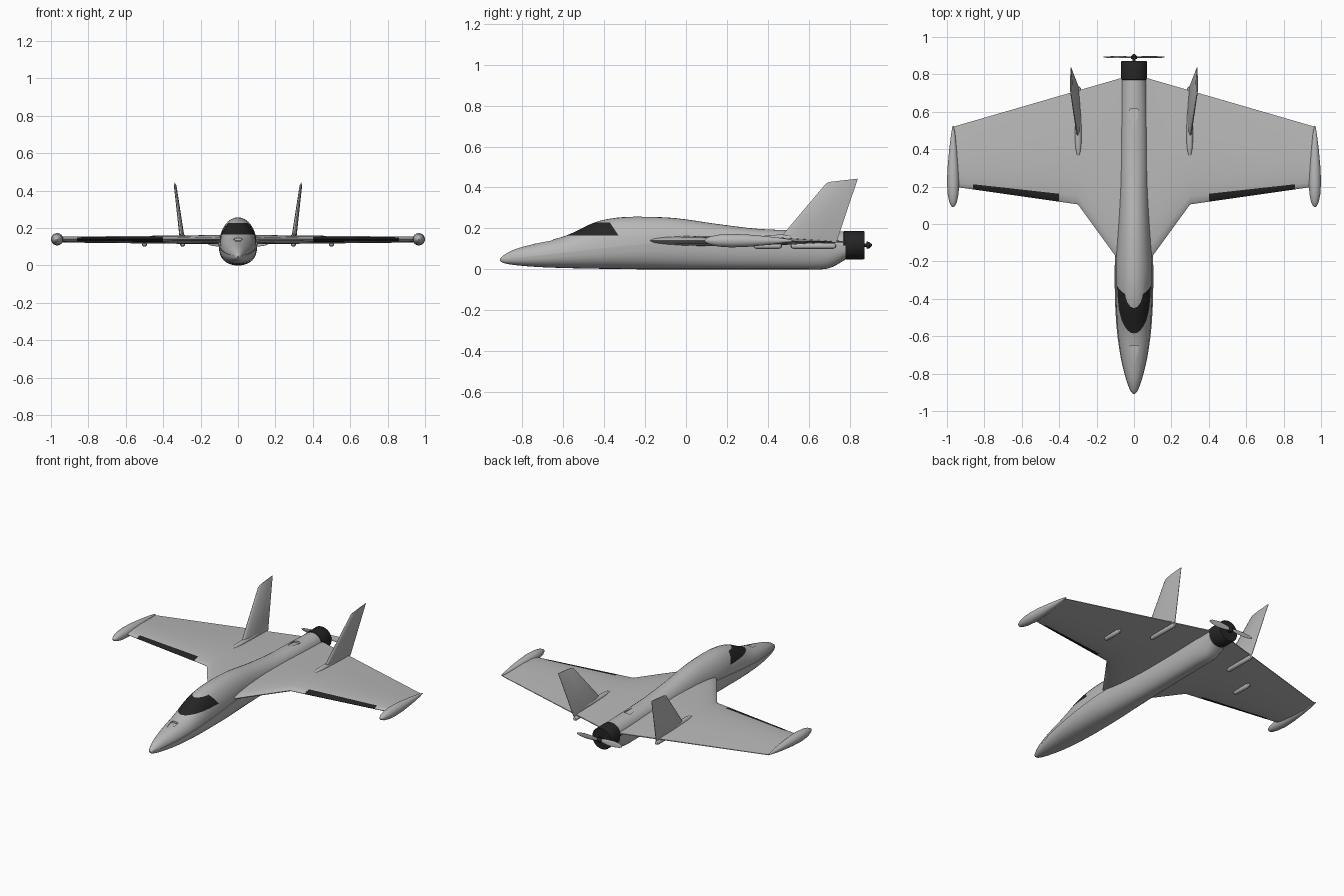
import bpy, bmesh, math
from mathutils import Vector

if "Cube" in bpy.data.objects:
    bpy.data.objects.remove(bpy.data.objects["Cube"])


def material(name, value):
    mat = bpy.data.materials.new(name)
    mat.use_nodes = True
    color = (value, value, value, 1)
    mat.diffuse_color = color
    mat.node_tree.nodes["Principled BSDF"].inputs["Base Color"].default_value = color
    return mat


GREY = material("light grey", 0.48)
BLACK = material("black", 0.018)


def finish(name, bm, mats, mirror=False, smooth=True):
    bmesh.ops.recalc_face_normals(bm, faces=bm.faces)
    mesh = bpy.data.meshes.new(name)
    bm.to_mesh(mesh)
    bm.free()
    obj = bpy.data.objects.new(name, mesh)
    bpy.context.collection.objects.link(obj)
    for mat in mats:
        mesh.materials.append(mat)
    if smooth:
        shade(obj)
    if mirror:
        obj.modifiers.new("Mirror", "MIRROR").use_mirror_merge = False
    return obj


def shade(obj):
    bpy.ops.object.select_all(action="DESELECT")
    obj.select_set(True)
    bpy.context.view_layer.objects.active = obj
    bpy.ops.object.shade_smooth_by_angle(angle=math.radians(35))


def loft(rings, paint=lambda i, j: 0):
    """Skin a list of closed rings and cap both ends."""
    bm = bmesh.new()
    rows = [[bm.verts.new(p) for p in ring] for ring in rings]
    n = len(rows[0])
    for i, (a, b) in enumerate(zip(rows, rows[1:])):
        for j in range(n):
            k = (j + 1) % n
            bm.faces.new((a[j], a[k], b[k], b[j])).material_index = paint(i, j)
    bm.faces.new(rows[0])
    bm.faces.new(rows[-1])
    return bm


def spindle(name, x, z, profile, mat=GREY, mirror=True, sides=24):
    """Round body along y from (y, radius) pairs."""
    turns = [math.tau * k / sides for k in range(sides)]
    rings = [[(x + r * math.cos(t), y, z + r * math.sin(t)) for t in turns]
             for y, r in profile]
    return finish(name, loft(rings), [mat], mirror)


CHORD = (0.02, 0.075, 0.2, 0.4, 0.65, 1)


def airfoil(le, te, thick, axis):
    le, te, axis = Vector(le), Vector(te), Vector(axis)

    def point(s, side):
        half = thick * max(1.3 * math.sqrt(s) * (1 - s), 0.06)
        return le.lerp(te, s) + axis * half * side
    return ([le] + [point(s, 1) for s in CHORD]
            + [point(s, -1) for s in reversed(CHORD)])


def smooth_rows(rows, steps=4):
    """Catmull-Rom interpolation of a station table."""
    out = []
    for i in range(len(rows) - 1):
        p = [rows[max(i - 1, 0)], rows[i], rows[i + 1], rows[min(i + 2, len(rows) - 1)]]
        for k in range(steps):
            t = k / steps
            out.append([b + t * (c - a) / 2 + t * t * (a - 2.5 * b + 2 * c - d / 2)
                        + t ** 3 * (3 * b - a - 3 * c + d) / 2
                        for a, b, c, d in zip(*p)])
    return out + [list(rows[-1])]


# Fuselage stations: y, half width, top, bottom, chine height
STATIONS = [
    (-0.91, 0.004, 0.05, 0.042, 0.046),
    (-0.89, 0.02, 0.07, 0.03, 0.05),
    (-0.83, 0.043, 0.1, 0.02, 0.057),
    (-0.72, 0.07, 0.13, 0.011, 0.068),
    (-0.585, 0.09, 0.165, 0.006, 0.083),
    (-0.45, 0.1, 0.228, 0.003, 0.098),
    (-0.34, 0.103, 0.252, 0.002, 0.11),
    (-0.22, 0.103, 0.257, 0, 0.122),
    (-0.05, 0.093, 0.25, 0, 0.13),
    (0.15, 0.082, 0.222, 0, 0.13),
    (0.35, 0.077, 0.198, 0, 0.13),
    (0.55, 0.073, 0.19, 0, 0.13),
    (0.69, 0.071, 0.187, 0.003, 0.125),
    (0.78, 0.07, 0.185, 0.048, 0.116),
]


def body_ring(y, w, top, bottom, chine):
    def arc(width, height, power, sign):
        pts = []
        for k in range(17):
            c, s = math.cos(math.pi * k / 16), math.sin(math.pi * k / 16)
            x = math.copysign(abs(c) ** (2 / power), c) * width * sign
            pts.append((x, y, chine + height * max(s, 0) ** (2 / power)))
        return pts
    return arc(w * 0.95, top - chine, 2, 1) + arc(w, bottom - chine, 2.4, -1)


bm = loft([body_ring(*row) for row in smooth_rows(STATIONS)])

# Windshield: cut its outline into the skin, then colour the faces inside it
LOW, HIGH = 0.165, 0.228
REAR_CO, REAR_NO = Vector((0, -0.33, LOW)), Vector((0, 0.06, 0.04))
for co, no in (((0, 0, LOW), (0, 0, 1)), ((0, 0, HIGH), (0, 0, 1)), (REAR_CO, REAR_NO)):
    faces = [f for f in bm.faces if -0.75 < f.calc_center_median().y < -0.28]
    geom = set(faces)
    for f in faces:
        geom.update(f.verts, f.edges)
    bmesh.ops.bisect_plane(bm, geom=list(geom), plane_co=co, plane_no=no)
for f in bm.faces:
    c = f.calc_center_median()
    if LOW < c.z < HIGH and (c - REAR_CO).dot(REAR_NO) < 0:
        f.material_index = 1
fuselage = finish("fuselage", bm, [GREY, BLACK], smooth=False)

# Recessed air inlets on the upper skin: ramps that deepen and widen aft
for y0, y1, z0, z1 in ((-0.74, -0.65, 0.126, 0.134), (0.52, 0.615, 0.191, 0.176)):
    bm = bmesh.new()
    for s in (-1, 1):
        for x, y, z in ((0.009, y0, z0), (0.025, y1 - 0.01, z1), (0.02, y1, z1)):
            bm.verts.new((s * x, y, z))
            bm.verts.new((s * x, y, z + 0.06))
    bmesh.ops.convex_hull(bm, input=bm.verts)
    cutter = finish("inlet_cutter", bm, [GREY], smooth=False)
    cutter.hide_render = True
    mod = fuselage.modifiers.new("Inlet", "BOOLEAN")
    mod.operation, mod.solver, mod.object = "DIFFERENCE", "EXACT", cutter
    bpy.context.view_layer.objects.active = fuselage
    bpy.ops.object.modifier_apply(modifier="Inlet")
    bpy.data.objects.remove(cutter)
shade(fuselage)

# Wing with forward strake and dark leading edge strips
SPAN = (0.04, 0.1, 0.2, 0.3, 0.4, 0.86, 0.965)


def wing_ring(x):
    lead = 0.105 + (0.143 if x > 0.3 else 1.375) * (x - 0.3)
    trail = 0.78 - 0.29 * (x - 0.07)
    return airfoil((x, lead, 0.14), (x, trail, 0.135), 0.052 - 0.022 * x, (0, 0, 1))


def strip(i, j):
    return int(SPAN[i] == 0.4 and j in (0, 1, 11, 12))


finish("wing", loft([wing_ring(x) for x in SPAN], strip), [GREY, BLACK], mirror=True)

# Pods on the wing tips
spindle("wingtip_pod", 0.967, 0.14, [
    (0.09, 0.002), (0.097, 0.011), (0.12, 0.021), (0.16, 0.029), (0.22, 0.033),
    (0.3, 0.03), (0.4, 0.021), (0.48, 0.011), (0.525, 0.003)])

# Canted twin fins with root fairings
fin = [airfoil((0.296, 0.44, 0.13), (0.298, 0.735, 0.13), 0.028, (1, 0, 0)),
       airfoil((0.335, 0.685, 0.42), (0.337, 0.838, 0.437), 0.014, (1, 0, 0)),
       airfoil((0.337, 0.7, 0.427), (0.338, 0.838, 0.443), 0.006, (1, 0, 0))]
finish("tail_fin", loft(fin), [GREY], mirror=True)
spindle("fin_fairing", 0.298, 0.152, [
    (0.355, 0.002), (0.37, 0.01), (0.41, 0.016), (0.48, 0.018), (0.58, 0.014), (0.68, 0.004)])


# Small rods under the wing
def rod(name, x, y0, y1, r=0.014):
    spindle(name, x, 0.114, [
        (y0, 0.002), (y0 + 0.005, r * 0.7), (y0 + 0.016, r),
        (y1 - 0.016, r), (y1 - 0.005, r * 0.7), (y1, 0.002)], sides=16)


rod("fin_mount_rod", 0.296, 0.51, 0.735)
rod("servo_fairing", 0.5, 0.33, 0.47)

# Pusher motor, hub and two-blade propeller
AXIS_Z = 0.118
spindle("motor", 0, AXIS_Z, [(0.77, 0.066), (0.773, 0.07), (0.867, 0.07), (0.872, 0.067)],
        BLACK, mirror=False, sides=32)
spindle("propeller_hub", 0, AXIS_Z, [
    (0.865, 0.008), (0.882, 0.008), (0.883, 0.017), (0.896, 0.016), (0.91, 0.003)],
    BLACK, mirror=False, sides=16)
for side, label in ((1, "left"), (-1, "right")):
    blade = [airfoil((side * x, 0.893 - 0.12 * c, AXIS_Z - side * c / 2),
                     (side * x, 0.893 + 0.12 * c, AXIS_Z + side * c / 2), 0.006, (0, 1, 0))
             for x, c in ((0.005, 0.016), (0.05, 0.032), (0.1, 0.036), (0.145, 0.024), (0.162, 0.008))]
    finish("propeller_blade_" + label, loft(blade), [GREY])
